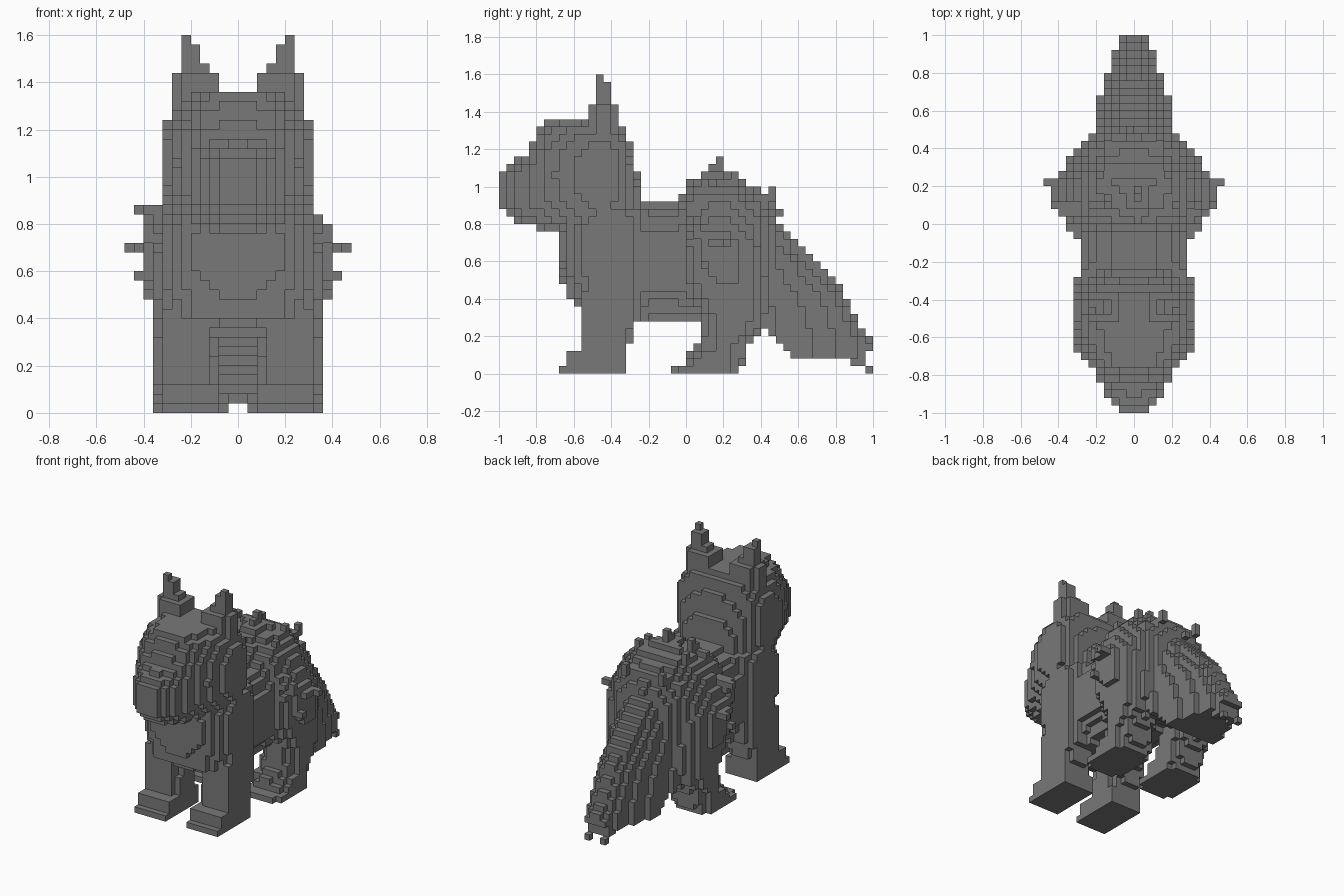
import bpy
import bmesh
from math import floor
from mathutils import Vector

CELL = 0.04
cube = bpy.data.objects.get("Cube")
if cube:
    bpy.data.objects.remove(cube, do_unlink=True)

grey = bpy.data.materials.new("Stone grey")
grey.use_nodes = True
grey.diffuse_color = (0.19, 0.19, 0.19, 1)
grey.node_tree.nodes["Principled BSDF"].inputs["Base Color"].default_value = grey.diffuse_color

filled = {}   # grid cell -> name of the part that owns it


def centre(cell):
    return Vector([(i + 0.5) * CELL for i in cell])


def claim(name, inside, low, high):
    """Give the part every free cell in the box whose centre lies inside."""
    a = [floor(v / CELL) - 1 for v in low]
    b = [floor(v / CELL) + 2 for v in high]
    for x in range(a[0], b[0]):
        for y in range(a[1], b[1]):
            for z in range(max(a[2], 0), b[2]):
                cell = (x, y, z)
                if cell not in filled and inside(centre(cell)):
                    filled[cell] = name


def section_at(sections, t):
    """Interpolate the section bounds at position t."""
    for s, e in zip(sections, sections[1:]):
        if s[0] <= t <= e[0]:
            f = (t - s[0]) / max(e[0] - s[0], 1e-6)
            return [p + (q - p) * f for p, q in zip(s[1:], e[1:])]
    return None


def in_oval(u, v, bounds, power):
    u0, u1, v0, v1 = bounds
    du = abs(2 * u - u0 - u1) / max(u1 - u0, 1e-6)
    dv = abs(2 * v - v0 - v1) / max(v1 - v0, 1e-6)
    return du ** power + dv ** power <= 1


def loft_along_y(name, sections, power, domed=False):
    """Sections: y, half width, bottom, top; domed gives a flat underside."""
    def inside(p):
        section = section_at(sections, p.y)
        if section is None:
            return False
        w, bottom, top = section
        if p.z < bottom:
            return False
        low = 2 * bottom - top if domed else bottom
        return in_oval(p.x, p.z, (-w, w, low, top), power)

    claim(name, inside, (-0.5, sections[0][0], 0), (0.5, sections[-1][0], 1.6))


def loft_along_z(name, sections, power, side=1):
    """Sections: z, inner x, outer x, front, back; side -1 mirrors in x."""
    def inside(p):
        bounds = section_at(sections, p.z)
        return bounds is not None and in_oval(p.x * side, p.y, bounds, power)

    claim(name, inside, (-0.5, -1, sections[0][0]), (0.5, 1, sections[-1][0]))


def tuft(name, root, tip, thick=0.06):
    """A tapering strand of fur."""
    root, tip = Vector(root), Vector(tip)
    axis = tip - root

    def inside(p):
        t = min(max((p - root).dot(axis) / axis.length_squared, 0), 1)
        return (p - root - axis * t).length <= thick + (0.024 - thick) * t

    low = [min(a, b) - thick for a, b in zip(root, tip)]
    high = [max(a, b) + thick for a, b in zip(root, tip)]
    claim(name, inside, low, high)


# Egg-shaped head with blunt muzzle, widest near the ears
loft_along_y("head", [
    (-1, .09, .9, 1.09), (-.96, .11, .87, 1.11), (-.92, .15, .81, 1.13),
    (-.84, .18, .79, 1.18), (-.8, .21, .78, 1.28), (-.74, .24, .76, 1.36),
    (-.68, .27, .75, 1.37), (-.62, .3, .73, 1.38), (-.5, .33, .73, 1.38),
    (-.4, .33, .73, 1.38), (-.34, .3, .76, 1.34), (-.28, .22, .78, 1.17),
    (-.24, .18, .76, 1),
], 2.4)

# Deep rounded chest and barrel body
loft_along_z("chest", [
    (.28, -.28, .28, -.42, -.2), (.36, -.32, .32, -.55, -.18),
    (.42, -.33, .33, -.65, -.16), (.54, -.33, .33, -.67, -.16),
    (.6, -.34, .34, -.69, -.16), (.76, -.34, .34, -.69, -.16),
    (.88, -.31, .31, -.62, -.16),
], 2.3)
loft_along_y("body", [
    (-.36, .3, .3, .93), (-.24, .28, .28, .93), (-.06, .28, .28, .93),
    (.02, .31, .28, 1), (.1, .35, .28, 1.05), (.22, .36, .3, 1.07),
    (.32, .32, .32, 1.03), (.4, .28, .34, .98), (.48, .2, .38, .88),
], 2.3)

# Long draped tail sweeping down to the ground
loft_along_y("tail", [
    (.28, .28, .3, .96), (.4, .26, .24, .87), (.44, .23, .2, .84),
    (.48, .22, .18, .82), (.56, .21, .1, .74), (.64, .19, .08, .67),
    (.72, .17, .08, .59), (.8, .14, .08, .5), (.88, .12, .08, .38),
    (.92, .1, .04, .27), (.96, .09, .04, .21), (1, .06, .16, .2),
], 2.2, domed=True)

for label, side in (("left", 1), ("right", -1)):
    # Pointed ears on rounded bases
    loft_along_z(label + "_ear_base", [
        (1.24, .08, .29, -.53, -.35), (1.4, .06, .28, -.53, -.35),
        (1.44, .08, .28, -.53, -.35),
    ], 2, side)
    loft_along_z(label + "_ear", [
        (1.44, .11, .25, -.49, -.39), (1.48, .14, .25, -.49, -.39),
        (1.55, .15, .25, -.49, -.39), (1.57, .19, .25, -.49, -.43),
        (1.6, .19, .25, -.49, -.43),
    ], 4, side)

    # Legs with stepped paws
    loft_along_z(label + "_front_paw", [
        (0, .08, .33, -.69, -.31), (.04, .08, .33, -.69, -.31),
        (.05, .08, .33, -.65, -.31), (.12, .08, .33, -.65, -.31),
    ], 8, side)
    loft_along_z(label + "_front_leg", [
        (.12, .08, .33, -.58, -.31), (.2, .09, .33, -.58, -.28),
        (.32, .1, .34, -.58, -.26), (.5, .1, .34, -.55, -.3),
        (.68, .1, .33, -.48, -.36),
    ], 2.6, side)
    loft_along_z(label + "_hind_paw", [
        (0, .08, .37, -.09, .29), (.04, .08, .37, -.09, .29),
        (.05, .08, .36, -.01, .3), (.12, .08, .34, .03, .33),
    ], 3, side)
    loft_along_z(label + "_hind_leg", [
        (.12, .08, .34, .03, .33), (.2, .09, .35, .07, .37),
        (.28, .08, .36, .09, .42), (.4, .08, .37, .03, .43),
        (.54, .08, .39, -.02, .42), (.72, .08, .4, -.02, .38),
        (.8, .08, .36, -.02, .36), (.88, .08, .3, .04, .34),
    ], 2.2, side)

    # Shaggy fur on the haunches and back
    fur = label + "_haunch_fur"
    tuft(fur, (side * .34, .12, .7), (side * .46, .22, .7))
    tuft(fur, (side * .32, .1, .64), (side * .42, .1, .58))
    tuft(fur, (side * .3, .06, .8), (side * .38, .06, .74))
    tuft(fur, (side * .12, .26, .94), (side * .18, .26, 1.06), .08)
    tuft(fur, (side * .2, .06, .9), (side * .22, .1, 1.02), .08)
    tuft(fur, (side * .1, .4, .86), (side * .14, .46, .98), .05)

    # Split end of the tail
    tuft("tail_tip", (side * .06, .9, .1), (side * .06, .98, .02), .04)

# Single tufts along the rump
tuft("rump_fur", (.02, .08, .96), (.02, .18, 1.14), .09)
tuft("rump_fur", (-.3, .08, .82), (-.42, .1, .86))
tuft("rump_fur", (-.02, .36, .88), (-.02, .5, .86))
tuft("rump_fur", (-.14, .1, .96), (-.14, .14, 1.1))


def build(name):
    """Mesh the exposed cell sides of one part."""
    bm = bmesh.new()
    corners = {}

    def corner(key):
        if key not in corners:
            corners[key] = bm.verts.new([i * CELL for i in key])
        return corners[key]

    for cell in [c for c, owner in filled.items() if owner == name]:
        for axis in range(3):
            for step in (0, 1):
                beside = list(cell)
                beside[axis] += 2 * step - 1
                if tuple(beside) in filled:
                    continue
                ring = []
                for a, b in ((0, 0), (1, 0), (1, 1), (0, 1)):
                    key = list(cell)
                    key[axis] += step
                    key[(axis + 1) % 3] += a
                    key[(axis + 2) % 3] += b
                    ring.append(corner(tuple(key)))
                bm.faces.new(ring if step else ring[::-1])
    mesh = bpy.data.meshes.new(name)
    bm.to_mesh(mesh)
    bm.free()
    mesh.materials.append(grey)
    bpy.context.collection.objects.link(bpy.data.objects.new(name, mesh))


for part in dict.fromkeys(filled.values()):
    build(part)
